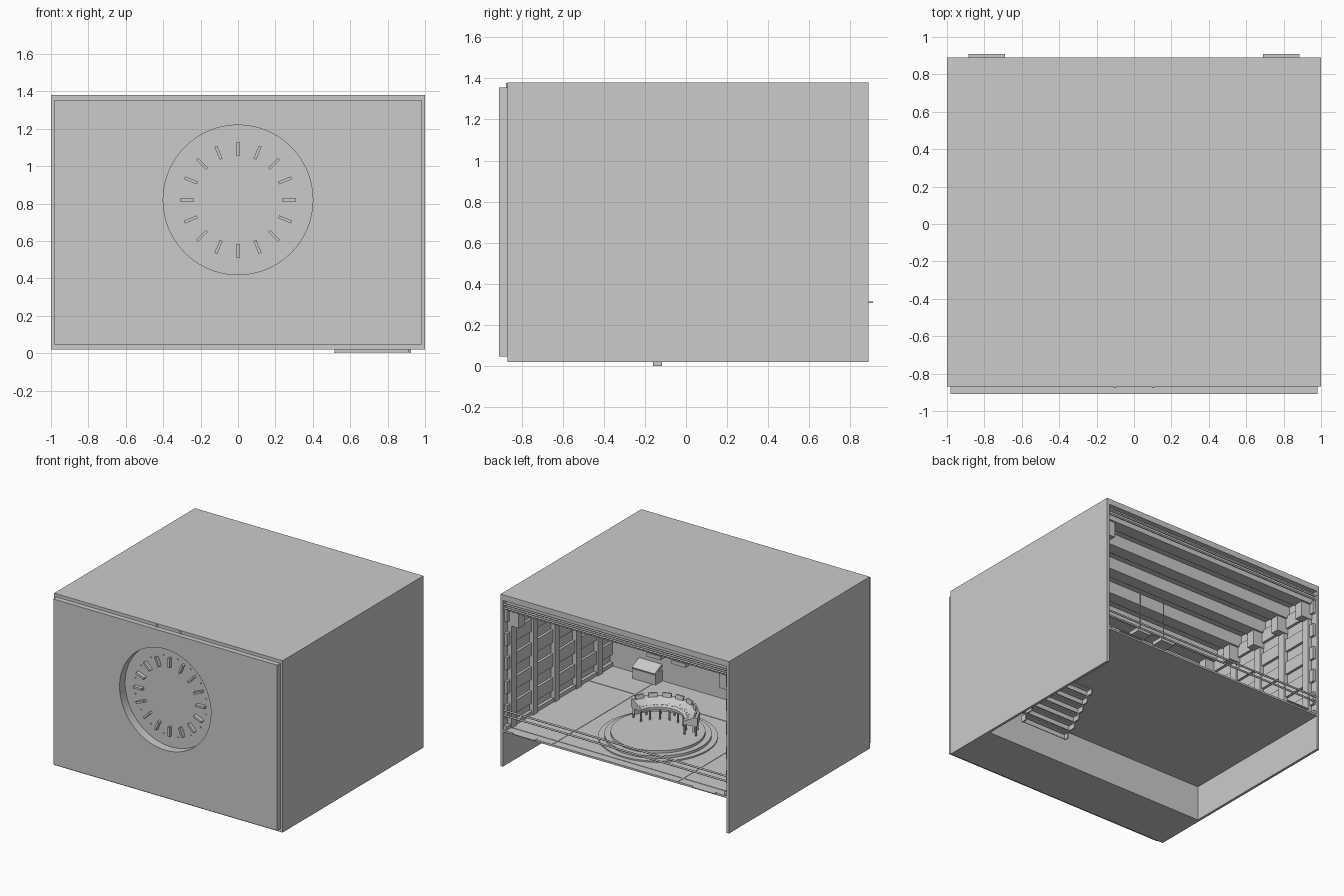
import bpy, bmesh
from math import sin, cos, pi, radians

if "Cube" in bpy.data.objects:
    bpy.data.objects.remove(bpy.data.objects["Cube"])

def finish(bm, name):
    bmesh.ops.recalc_face_normals(bm, faces=bm.faces)
    me = bpy.data.meshes.new(name)
    bm.to_mesh(me)
    bm.free()
    ob = bpy.data.objects.new(name, me)
    bpy.context.collection.objects.link(ob)
    return ob

def box(name, x, y, z):
    """Box from (min, max) ranges."""
    bm = bmesh.new()
    bmesh.ops.create_cube(bm, size=1)
    for v in bm.verts:
        v.co = [(r[0] + r[1]) / 2 + c * (r[1] - r[0]) for r, c in zip((x, y, z), v.co)]
    return finish(bm, name)

def mirrored(name, x, y, z):
    box(name + "_right", x, y, z)
    box(name + "_left", (-x[1], -x[0]), y, z)

def cyl(name, loc, r, depth, rot=(0, 0, 0), n=64):
    bpy.ops.mesh.primitive_cylinder_add(vertices=n, radius=r, depth=depth, location=loc, rotation=rot)
    ob = bpy.context.object
    ob.name = name
    bpy.ops.object.shade_smooth_by_angle()
    return ob

def arc(name, profile, a0, a1, n, centre):
    """Sweep a closed (radius, z) profile around a centre; angle 0 faces the front."""
    bm = bmesh.new()
    rings = []
    for i in range(n + 1):
        a = radians(a0 + (a1 - a0) * i / n)
        rings.append([bm.verts.new((centre[0] + r * sin(a), centre[1] - r * cos(a), z)) for r, z in profile])
    m = len(profile)
    for p, q in zip(rings, rings[1:]):
        for k in range(m):
            bm.faces.new((p[k], p[(k + 1) % m], q[(k + 1) % m], q[k]))
    bm.faces.new(rings[0])
    bm.faces.new(rings[-1])
    return finish(bm, name)

FLOOR = 0.31
# outer shell
mirrored("side_wall", (0.98, 1.0), (-0.87, 0.89), (0.02, 1.38))
box("roof", (-0.98, 0.98), (-0.87, 0.89), (1.335, 1.38))
box("floor", (-0.98, 0.98), (-0.45, 0.89), (0.295, FLOOR))
front = [box("front_block", (-0.98, 0.98), (-0.87, -0.45), (0.02, 1.335)),
         box("front_plate", (-0.98, 0.98), (-0.91, -0.868), (0.045, 1.355))]
mirrored("plate_clip", (0.095, 0.11), (-0.876, -0.87), (1.355, 1.378))

# round recess in the front
HZ = 0.82
cutter = cyl("recess_cutter", (0, -0.90, HZ), 0.4, 0.12, (pi / 2, 0, 0), 96)
cutter.hide_render = True
cutter.hide_viewport = True
for ob in front:
    mod = ob.modifiers.new("recess", 'BOOLEAN')
    mod.object = cutter
    mod.solver = 'EXACT'

# radial fins and studs in the recess
for i in range(16):
    a = i * pi / 8
    fin = box("recess_fin", (0.235, 0.31), (-0.87, -0.835), (-0.008, 0.008))
    fin.location.z = HZ
    fin.rotation_euler.y = a
    b = a + pi / 16
    cyl("recess_stud", (0.315 * cos(b), -0.842, HZ + 0.315 * sin(b)), 0.005, 0.01, (pi / 2, 0, 0), 8)

# side wall ribs and planks
RIBS = [0.80 - 0.27 * i for i in range(5)]
for y in RIBS:
    mirrored("wall_rib", (0.945, 0.98), (y - 0.03, y + 0.03), (FLOOR, 1.25))
for i in range(5):
    z = 0.40 + 0.19 * i
    mirrored("wall_plank", (0.96, 0.98), (-0.45, 0.87), (z, z + 0.10))
mirrored("wall_skirting", (0.955, 0.98), (-0.45, 0.88), (FLOOR, 0.34))

# ceiling beams with brackets and light panels
for y in RIBS:
    box("ceiling_beam", (-0.98, 0.98), (y - 0.05, y + 0.05), (1.24, 1.335))
    mirrored("beam_bracket", (0.88, 0.98), (y - 0.035, y + 0.035), (1.12, 1.24))
    for x in (-0.5, 0, 0.5):
        box("ceiling_light", (x - 0.16, x + 0.16), (y - 0.16, y - 0.11), (1.322, 1.335))

# rails across the open back
for z in (0.42, 0.46, 1.27, 1.30):
    cyl("back_rail", (0, 0.875, z), 0.007, 1.96, (0, pi / 2, 0), 12)
mirrored("back_step", (0.69, 0.885), (0.87, 0.91), (0.307, 0.313))

# floor seams
for x in (-0.55, 0.55):
    box("floor_strip", (x - 0.004, x + 0.004), (-0.45, 0.88), (FLOOR, 0.313))
for y in (-0.15, 0.82):
    box("floor_strip", (-0.96, 0.96), (y - 0.004, y + 0.004), (FLOOR, 0.313))

# round stepped platform
C = (0, 0.35)
for r, z in ((0.43, 0.32), (0.385, 0.34), (0.34, 0.36)):
    cyl("platform_step", (C[0], C[1], (FLOOR + z) / 2), r, z - FLOOR)

# curved console on legs
arc("console_desk", [(0.19, 0.44), (0.30, 0.44), (0.30, 0.505), (0.27, 0.505), (0.19, 0.46)], -75, 75, 7, C)
arc("console_apron", [(0.265, 0.39), (0.28, 0.39), (0.28, 0.44), (0.265, 0.44)], -75, 75, 7, C)
for i in range(8):
    a = radians(-73 + 146 * i / 7)
    for r in (0.20, 0.285):
        cyl("console_leg", (r * sin(a), C[1] - r * cos(a), 0.40), 0.007, 0.09, n=8)
for i in range(7):
    a = -75 + 150 * (i + 0.5) / 7
    arc("console_screen", [(0.265, 0.50), (0.278, 0.50), (0.285, 0.535), (0.272, 0.535)], a - 7, a + 7, 1, C)
    for k in (-6, 0, 6):
        arc("console_key", [(0.205, 0.462), (0.235, 0.479), (0.235, 0.487), (0.205, 0.472)], a + k - 2, a + k + 2, 1, C)

# hanging lamps over the console
for x in (-0.11, 0.11):
    box("lamp_shade", (x - 0.06, x + 0.06), (0.15, 0.25), (0.865, 0.895))
    cyl("lamp_rod", (x, 0.2, 1.115), 0.005, 0.44, n=8)

# low desks by the front wall
for s in (-1, 1):
    x = 0.62 * s
    box("wall_desk", (x - 0.1, x + 0.1), (-0.45, -0.36), (FLOOR, 0.40))
    top = box("wall_desk_panel", (-0.1, 0.1), (-0.05, 0.05), (-0.01, 0.01))
    top.location = (x, -0.40, 0.415)
    top.rotation_euler.x = radians(-25)

# stairs under the floor
N = 6
for i in range(N):
    y = -0.16 + 0.05 * i
    z = 0.05 * i
    box("stair_tread", (0.52, 0.92), (y, y + 0.052), (z + 0.04, z + 0.05))
    box("stair_riser", (0.525, 0.915), (y, y + 0.006), (z + 0.005, z + 0.04))
    for x in (0.516, 0.916):
        box("stair_stringer", (x, x + 0.01), (y, y + (0.042 if i == 0 else 0.06)), (z, z + 0.05))
